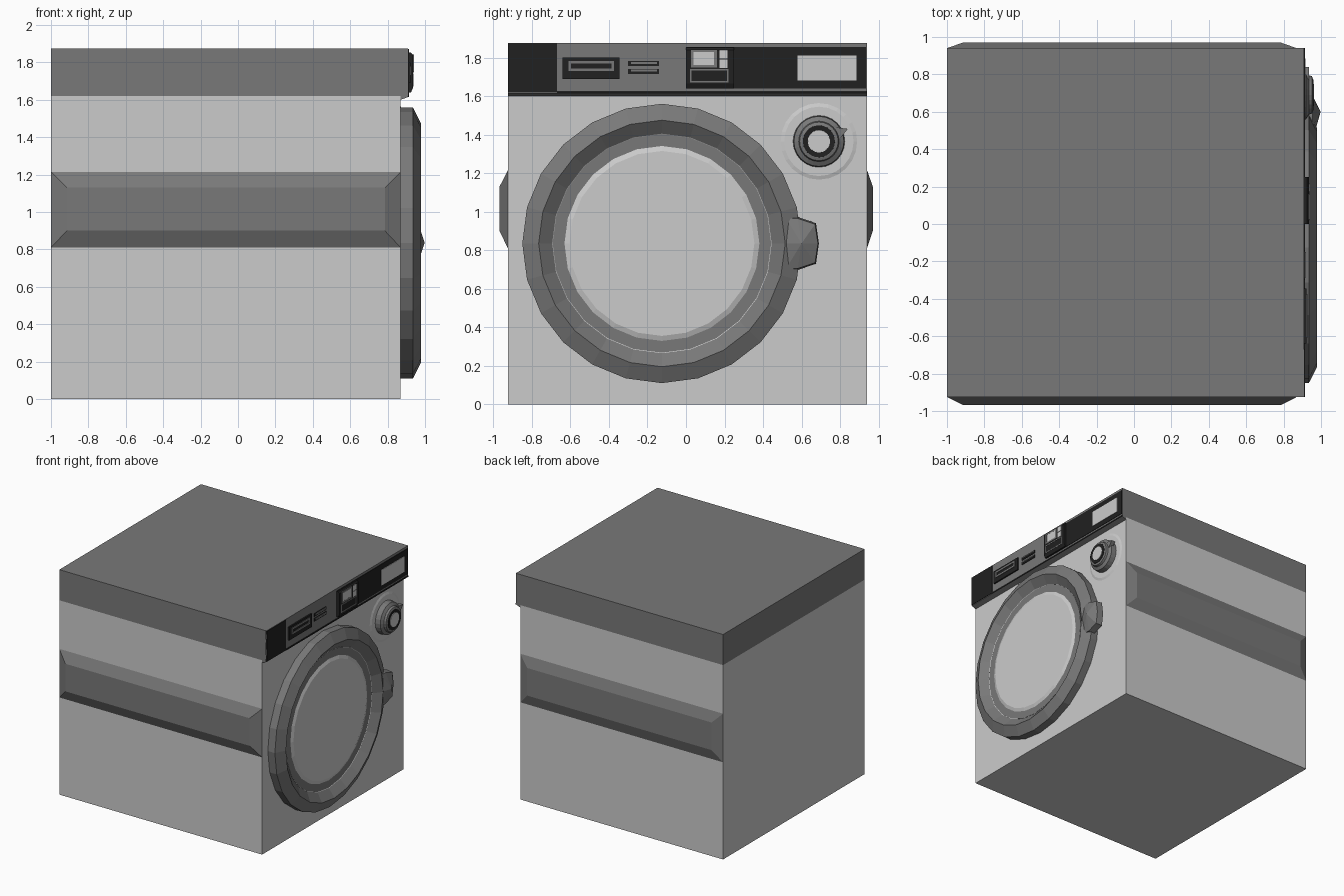
import bpy, bmesh
from math import cos, sin, pi
from mathutils import Vector

if "Cube" in bpy.data.objects:
    bpy.data.objects.remove(bpy.data.objects["Cube"])


def material(name, v):
    m = bpy.data.materials.new(name)
    m.diffuse_color = (v, v, v, 1)
    m.use_nodes = True
    m.node_tree.nodes["Principled BSDF"].inputs["Base Color"].default_value = m.diffuse_color
    return m


LIGHT = material("light_grey", 0.8)
DARK = material("dark_grey", 0.19)
BLACK = material("black", 0.015)


def finish(name, bm, mat):
    bmesh.ops.recalc_face_normals(bm, faces=bm.faces)
    me = bpy.data.meshes.new(name)
    bm.to_mesh(me)
    bm.free()
    me.materials.append(mat)
    ob = bpy.data.objects.new(name, me)
    bpy.context.collection.objects.link(ob)
    return ob


def box(name, x, y, z, mat):
    bm = bmesh.new()
    bmesh.ops.create_cube(bm, size=1)
    for v in bm.verts:
        v.co = Vector([(r[0] + r[1]) / 2 + c * (r[1] - r[0]) for c, r in zip(v.co, (x, y, z))])
    return finish(name, bm, mat)


def lathe(name, cy, cz, profile, n, mat):
    """Spin (x, radius) points about an axis along x and cap both ends."""
    bm = bmesh.new()
    rings = [[bm.verts.new((x, cy + r * cos(2 * pi * i / n), cz + r * sin(2 * pi * i / n)))
              for i in range(n)] for x, r in profile]
    for a, b in zip(rings, rings[1:]):
        for i in range(n):
            j = (i + 1) % n
            bm.faces.new((a[i], a[j], b[j], b[i]))
    bm.faces.new(rings[0][::-1])
    bm.faces.new(rings[-1])
    return finish(name, bm, mat)


def prism(name, pts, y0, y1, mat):
    """Extrude an (x, z) outline along y."""
    bm = bmesh.new()
    f = bm.faces.new([bm.verts.new((x, y0, z)) for x, z in pts])
    g = bmesh.ops.extrude_face_region(bm, geom=[f])["geom"]
    bmesh.ops.translate(bm, vec=(0, y1 - y0, 0),
                        verts=[v for v in g if isinstance(v, bmesh.types.BMVert)])
    return finish(name, bm, mat)


def hull(name, pts, mat):
    bm = bmesh.new()
    for p in pts:
        bm.verts.new(p)
    bmesh.ops.convex_hull(bm, input=bm.verts)
    return finish(name, bm, mat)


def frame(name, x, y, z, t, mat):
    """Four thin bars around a rectangle."""
    box(name + "_bottom", x, y, (z[0], z[0] + t), mat)
    box(name + "_top", x, y, (z[1] - t, z[1]), mat)
    box(name + "_left", x, (y[0], y[0] + t), (z[0] + t, z[1] - t), mat)
    box(name + "_right", x, (y[1] - t, y[1]), (z[0] + t, z[1] - t), mat)


Y0, Y1 = -0.925, 0.94

# Cabinet and top slab with its sloping front lip
box("cabinet", (-1, 0.87), (Y0, Y1), (0, 1.62), LIGHT)
prism("top_slab", [(-1, 1.62), (0.87, 1.62), (0.87, 1.6), (0.91, 1.615),
                   (0.91, 1.875), (-1, 1.875)], Y0, Y1, DARK)

# Raised side panels with chamfered borders
for side, y, out in (("left", Y0, -0.968), ("right", Y1, 0.97)):
    hull(side + "_side_panel",
         [(px, y, pz) for px in (-1, 0.87) for pz in (0.81, 1.215)] +
         [(px, out, pz) for px in (-0.915, 0.785) for pz in (0.9, 1.13)], DARK)

# Round door: ring, dark inner rim, domed window
DY, DZ = -0.125, 0.835
lathe("door_ring", DY, DZ, [(0.865, 0.725), (0.935, 0.725), (0.978, 0.64), (0.925, 0.57)], 24, DARK)
lathe("door_window", DY, DZ, [(0.88, 0.57), (0.927, 0.57), (0.91, 0.545), (0.935, 0.48)], 24, LIGHT)

# Door handle
hull("door_handle",
     [(0.9, y, DZ + s * h) for s in (-1, 1) for y, h in ((0.5, 0.14), (0.58, 0.138), (0.675, 0.105))] +
     [(0.9, 0.69, DZ), (0.955, 0.685, DZ)] +
     [(0.955, y, DZ + s * h) for s in (-1, 1) for y, h in ((0.52, 0.13), (0.58, 0.13), (0.67, 0.1))] +
     [(0.975, 0.52, DZ), (0.998, 0.6, DZ)], DARK)

# Dial: shallow base, stepped knob, black ring, light centre, pointer
KY, KZ = 0.69, 1.365
lathe("dial_base", KY, KZ, [(0.868, 0.205), (0.876, 0.18)], 24, LIGHT)
lathe("dial", KY, KZ, [(0.87, 0.135), (0.92, 0.13), (0.935, 0.105), (0.952, 0.1), (0.957, 0.085)], 24, DARK)
lathe("dial_ring", KY, KZ, [(0.93, 0.085), (0.96, 0.083), (0.958, 0.06)], 24, BLACK)
lathe("dial_centre", KY, KZ, [(0.94, 0.06), (0.962, 0.058)], 24, LIGHT)
hull("dial_pointer", [(x, y, z) for x in (0.9, 0.935)
                      for y, z in ((0.76, 1.44), (0.8, 1.38), (0.84, 1.43))], DARK)

# Black fascia panels, bottom trim and display
box("fascia_end", (0.9, 0.914), (Y0, -0.67), (1.62, 1.872), BLACK)
box("fascia_main", (0.9, 0.914), (0, Y1 - 0.005), (1.64, 1.855), BLACK)
box("fascia_trim", (0.9, 0.913), (-0.67, Y1), (1.615, 1.627), BLACK)
box("display", (0.91, 0.918), (0.58, 0.885), (1.68, 1.81), LIGHT)

# Raised payment block with its buttons and cup
prism("control_block", [(0.905, 1.64), (0.925, 1.64), (0.936, 1.665), (0.936, 1.84),
                        (0.925, 1.852), (0.905, 1.852)], 0, 0.25, BLACK)
box("block_screen", (0.93, 0.94), (0.04, 0.145), (1.76, 1.83), LIGHT)
frame("block_screen_frame", (0.93, 0.941), (0.025, 0.16), (1.748, 1.842), 0.014, DARK)
for name, z in (("lower", (1.745, 1.79)), ("upper", (1.795, 1.84))):
    box(name + "_button", (0.93, 0.94), (0.175, 0.215), z, LIGHT)
frame("block_cup_frame", (0.93, 0.938), (0.02, 0.22), (1.67, 1.74), 0.008, DARK)

# Drawer slot and two vents
box("slot_plate", (0.9, 0.922), (-0.64, -0.345), (1.69, 1.8), BLACK)
frame("slot_frame", (0.915, 0.927), (-0.61, -0.375), (1.73, 1.782), 0.013, DARK)
for i, z in enumerate((1.715, 1.755)):
    box(f"vent_{i + 1}", (0.9, 0.915), (-0.3, -0.14), (z, z + 0.026), BLACK)
    box(f"vent_slat_{i + 1}", (0.9, 0.92), (-0.285, -0.15), (z + 0.012, z + 0.022), DARK)
